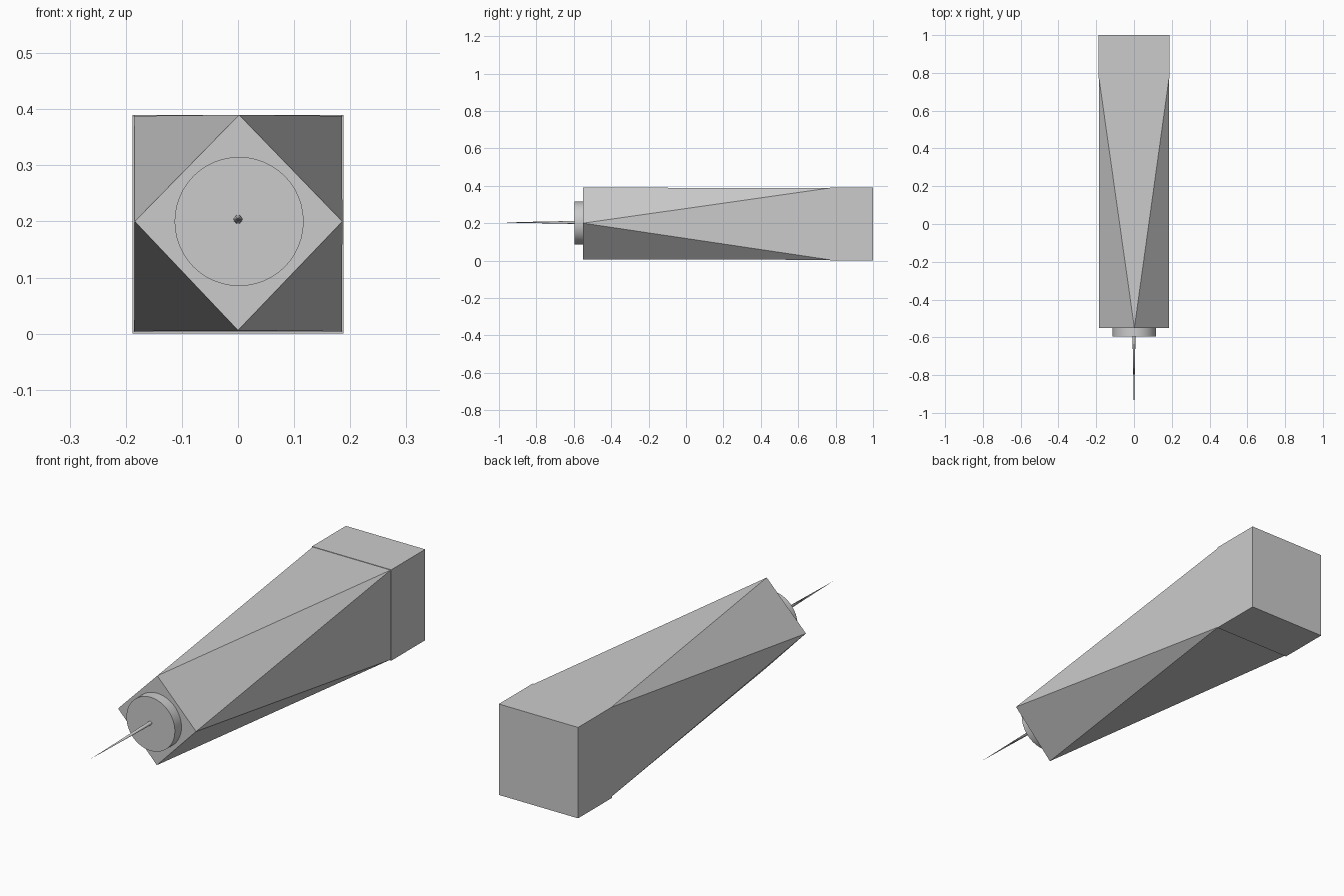
import bpy, bmesh
from math import pi, radians

if "Cube" in bpy.data.objects:
    bpy.data.objects.remove(bpy.data.objects["Cube"])

ZC = 0.2  # height of the long axis


def new_object(name, bm):
    bmesh.ops.recalc_face_normals(bm, faces=bm.faces)
    mesh = bpy.data.meshes.new(name)
    bm.to_mesh(mesh)
    bm.free()
    obj = bpy.data.objects.new(name, mesh)
    bpy.context.collection.objects.link(obj)
    return obj


def round_part(name, sides, r_back, r_front, y_back, y_front, z):
    # cone or cylinder whose narrow end points to the front (-y)
    bpy.ops.mesh.primitive_cone_add(
        vertices=sides, radius1=r_back, radius2=r_front, depth=y_back - y_front,
        location=(0, (y_back + y_front) / 2, z), rotation=(pi / 2, 0, 0))
    obj = bpy.context.object
    obj.name = name
    bpy.ops.object.shade_smooth_by_angle(angle=radians(40))
    return obj


# square block at the back
bpy.ops.mesh.primitive_cube_add(size=1, location=(0, 0.885, 0.195))
block = bpy.context.object
block.name = "rear_block"
block.scale = (0.376, 0.23, 0.39)
bpy.ops.object.transform_apply(location=False, rotation=False, scale=True)

# twisted body: square at the back, diamond at the front, joined by triangles
bm = bmesh.new()
square = [(x, 0.77, z) for x in (-0.185, 0.185) for z in (0.004, 0.388)]
diamond = [(0.002, -0.55, 0.39), (0.186, -0.55, ZC),
           (0, -0.55, 0.006), (-0.184, -0.55, ZC)]
for co in square + diamond:
    bm.verts.new(co)
bmesh.ops.convex_hull(bm, input=bm.verts)
bmesh.ops.dissolve_limit(bm, angle_limit=radians(0.5), verts=bm.verts, edges=bm.edges)
new_object("twisted_body", bm)

# round collar on the front face
collar = round_part("front_collar", 48, 0.115, 0.115, -0.54, -0.595, ZC)
collar.location.x = 0.002

# long thin needle
round_part("needle", 16, 0.008, 0.0, -0.59, -1.0, 0.204)
